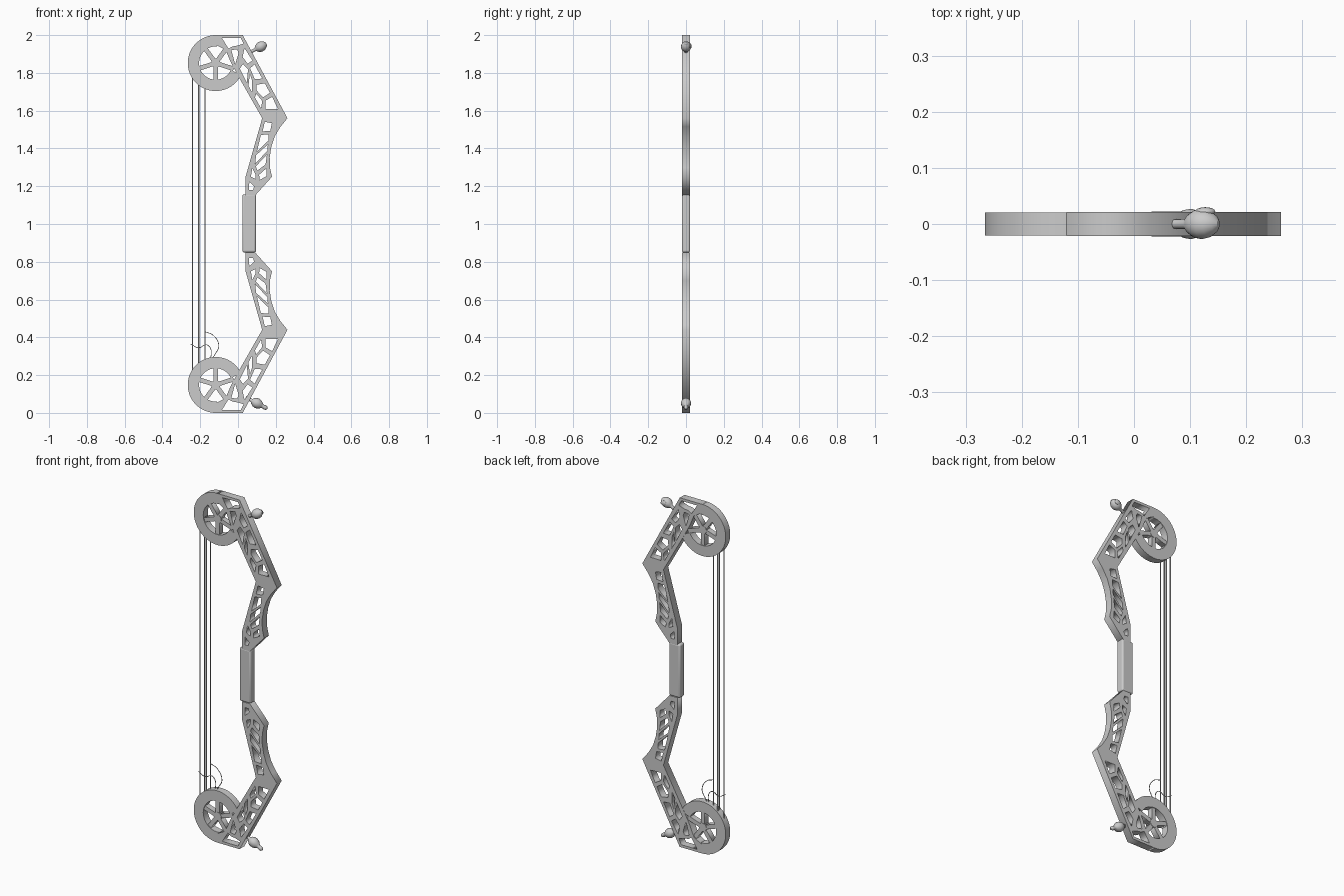
import bpy, math
from mathutils import Vector

if "Cube" in bpy.data.objects:
    bpy.data.objects.remove(bpy.data.objects["Cube"])

CX, CZ, R_OUT, R_IN = -0.118, 1.852, 0.148, 0.088


def plate(name, loops, depth, lower):
    """Flat plate in the XZ plane; the first loop is the outline, the rest are holes."""
    cu = bpy.data.curves.new(name, 'CURVE')
    cu.dimensions = '2D'
    cu.fill_mode = 'BOTH'
    cu.extrude = depth
    for loop in loops:
        s = cu.splines.new('POLY')
        s.points.add(len(loop) - 1)
        for p, (x, z) in zip(s.points, loop):
            p.co = (x, 2 - z if lower else z, 0, 1)
        s.use_cyclic_u = True
    ob = bpy.data.objects.new(name, cu)
    ob.rotation_euler.x = math.pi / 2
    bpy.context.collection.objects.link(ob)
    bpy.ops.object.select_all(action='DESELECT')
    ob.select_set(True)
    bpy.context.view_layer.objects.active = ob
    bpy.ops.object.convert(target='MESH')


def wire(name, pts, radius, smooth=True):
    cu = bpy.data.curves.new(name, 'CURVE')
    cu.dimensions = '3D'
    cu.bevel_depth = radius
    cu.bevel_resolution = 1
    cu.use_fill_caps = True
    s = cu.splines.new('BEZIER' if smooth else 'POLY')
    if smooth:
        s.bezier_points.add(len(pts) - 1)
        for p, co in zip(s.bezier_points, pts):
            p.co = co
            p.handle_left_type = p.handle_right_type = 'AUTO'
    else:
        s.points.add(len(pts) - 1)
        for p, co in zip(s.points, pts):
            p.co = (*co, 1)
    bpy.context.collection.objects.link(bpy.data.objects.new(name, cu))


def arc(r, a0, a1, n):
    return [(CX + r * math.cos(math.radians(a0 + (a1 - a0) * i / n)),
             CZ + r * math.sin(math.radians(a0 + (a1 - a0) * i / n))) for i in range(n + 1)]


def in_quad(quad, holes):
    """Map (along, across) hole corners into a limb section."""
    a, b, c, d = map(Vector, quad)
    return [[tuple(a.lerp(b, u).lerp(c.lerp(d, u), v)) for u, v in h] for h in holes]


def lathe(name, base, direction, profile, n=20):
    verts, faces = [], []
    for t, r in profile:
        verts += [(r * math.cos(2 * math.pi * i / n), r * math.sin(2 * math.pi * i / n), t)
                  for i in range(n)]
    for k in range(len(profile) - 1):
        for i in range(n):
            j = (i + 1) % n
            faces.append((k * n + i, k * n + j, k * n + n + j, k * n + n + i))
    faces += [tuple(range(n))[::-1], tuple(range(len(verts) - n, len(verts)))]
    me = bpy.data.meshes.new(name)
    me.from_pydata(verts, [], faces)
    ob = bpy.data.objects.new(name, me)
    ob.location = base
    ob.rotation_euler = Vector(direction).to_track_quat('Z', 'Y').to_euler()
    bpy.context.collection.objects.link(ob)
    for p in me.polygons:
        p.use_smooth = len(p.vertices) == 4


# limb outline and lattice openings (upper half)
outline = [(-0.12, 2.0), (0.025, 2.0), (0.262, 1.56), (0.225, 1.515), (0.195, 1.465),
           (0.177, 1.41), (0.168, 1.355), (0.169, 1.30), (0.18, 1.25), (0.09, 1.15),
           (0.04, 1.15), (0.04, 1.25), (0.128, 1.56), (0.0, 1.785), (-0.04, 1.86),
           (-0.065, 1.92), (-0.09, 1.935), (-0.12, 1.95)]
tip_holes = [[(-0.085, 1.985), (0.015, 1.985), (0.03, 1.955), (0.0, 1.945), (-0.03, 1.94), (-0.05, 1.928)],
             [(-0.035, 1.92), (-0.005, 1.925), (0.003, 1.905), (-0.015, 1.845)],
             [(0.058, 1.18), (0.08, 1.18), (0.085, 1.2), (0.06, 1.225)]]
outer_holes = in_quad([(-0.04, 1.86), (0.128, 1.56), (0.025, 2.0), (0.262, 1.56)], [
    [(.14, .55), (.10, .80), (.27, .85), (.25, .6)],
    [(.2, .2), (.2, .42), (.30, .5), (.42, .17)],
    [(.31, .6), (.32, .85), (.50, .85), (.45, .55)],
    [(.36, .47), (.44, .42), (.58, .17), (.47, .17)],
    [(.52, .5), (.56, .85), (.68, .85), (.70, .48), (.58, .38)],
    [(.62, .3), (.74, .38), (.84, .17), (.66, .17)],
    [(.75, .5), (.73, .85), (.88, .82), (.86, .32)]])
inner_holes = in_quad([(0.128, 1.56), (0.04, 1.25), (0.2, 1.56), (0.175, 1.22)], [
    [(.06, .25), (.08, .75), (.2, .72), (.22, .25)],
    [(.28, .2), (.26, .65), (.36, .68), (.56, .2)],
    [(.62, .2), (.42, .68), (.52, .7), (.76, .25)],
    [(.80, .3), (.58, .7), (.74, .7), (.86, .4)],
    [(.84, .17), (.98, .2), (1.0, .4), (.93, .36)],
    [(.92, .5), (.80, .75), (.92, .8), (1.0, .55)]])

for lower, side in ((False, "upper"), (True, "lower")):
    plate(side + "_limb", [outline] + tip_holes + outer_holes + inner_holes, 0.0215, lower)
    # cam wheel: open rim, hub and five spokes
    plate(side + "_wheel_rim", [arc(R_OUT, 85, 335, 48) + arc(R_IN, 335, 85, 48)], 0.0205, lower)
    plate(side + "_wheel_hub", [arc(0.024, 0, 345, 23)], 0.018, lower)
    for k in range(5):
        a = math.radians(-90 + 72 * k)
        d, n = Vector((math.cos(a), math.sin(a))), Vector((-math.sin(a), math.cos(a))) * 0.012
        c = Vector((CX, CZ))
        plate(side + "_wheel_spoke", [[tuple(c + n), tuple(c - n), tuple(c + d * 0.1 - n),
                                       tuple(c + d * 0.1 + n)]], 0.0165, lower)

# grip
bpy.ops.mesh.primitive_cube_add(size=1, location=(0.059, 0, 1.003))
grip = bpy.context.object
grip.name = "grip"
grip.scale = (0.072, 0.044, 0.306)
bpy.ops.object.transform_apply(location=False, rotation=False, scale=True)
bev = grip.modifiers.new("bevel", 'BEVEL')
bev.width, bev.segments = 0.009, 3
bpy.ops.object.shade_smooth_by_angle()

# bow strings
for x, y, top, r in ((-0.241, 0, 1.79, 0.0035), (-0.207, -0.008, 1.76, 0.004),
                     (-0.207, 0.008, 1.76, 0.004), (-0.175, 0, 1.75, 0.003)):
    wire("bow_string", [(x, y, 2 - top), (x, y, top)], r, False)

# loose cord ends
wire("cord_loop", [(-0.175, 0, 0.43), (-0.13, 0, 0.41), (-0.102, 0, 0.355), (-0.125, 0, 0.305), (-0.14, 0, 0.28)], 0.002)
wire("cord_end", [(-0.25, 0, 0.365), (-0.21, 0, 0.345), (-0.165, 0, 0.36), (-0.145, 0, 0.34), (-0.145, 0, 0.28)], 0.002)

# vibration dampers
bulb = [(-0.01, .008), (.025, .009), (.032, .017), (.045, .025), (.058, .027), (.072, .024),
        (.085, .015), (.091, .006)]
lathe("upper_damper", (0.07, 0, 1.912), (0.88, 0, 0.47), bulb)
lathe("lower_damper", (0.05, 0, 0.078), (0.88, 0, -0.47), bulb[:-1] +
      [(.092, .010), (.105, .012), (.115, .009), (.119, .003)])
bpy.ops.mesh.primitive_uv_sphere_add(segments=16, ring_count=8, radius=1, location=(0.127, 0.022, 1.942))
knob = bpy.context.object
knob.name = "damper_knob"
knob.scale = (0.018, 0.008, 0.014)
bpy.ops.object.shade_smooth()
